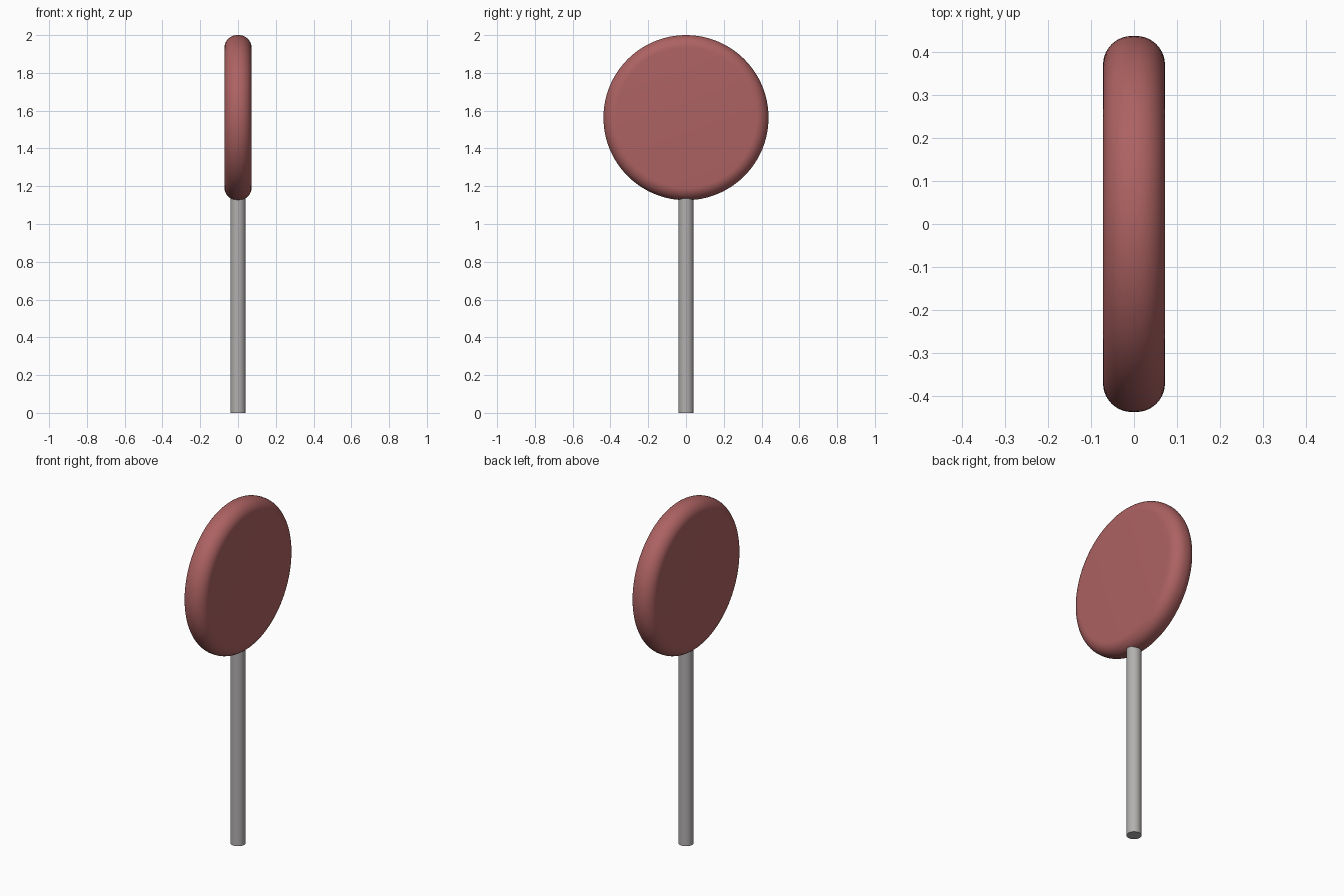
import bpy, math

if "Cube" in bpy.data.objects:
    bpy.data.objects.remove(bpy.data.objects["Cube"])

def material(name, rgb):
    m = bpy.data.materials.new(name)
    m.diffuse_color = (*rgb, 1.0)
    m.use_nodes = True
    m.node_tree.nodes["Principled BSDF"].inputs["Base Color"].default_value = m.diffuse_color
    return m

red = material("candy red", (0.42, 0.122, 0.122))
grey = material("stick grey", (0.45, 0.435, 0.43))

R, HALF, FILLET, CENTRE_Z = 0.437, 0.072, 0.067, 1.563

def revolve(name, profile, mat, segments, axis, offset):
    """Revolve (radius, height) points, closing both ends with caps."""
    verts, faces = [], []
    for r, h in profile:
        for i in range(segments):
            a = 2 * math.pi * i / segments
            p = (r * math.cos(a), r * math.sin(a), h)
            if axis == "x":
                p = (p[2], p[0], p[1])
            verts.append((p[0], p[1], p[2] + offset))
    n = len(profile)
    for k in range(n - 1):
        for i in range(segments):
            j = (i + 1) % segments
            faces.append((k * segments + i, k * segments + j,
                          (k + 1) * segments + j, (k + 1) * segments + i))
    faces.append(tuple(reversed(range(segments))))
    faces.append(tuple(range((n - 1) * segments, n * segments)))
    mesh = bpy.data.meshes.new(name)
    mesh.from_pydata(verts, [], faces)
    mesh.materials.append(mat)
    obj = bpy.data.objects.new(name, mesh)
    bpy.context.collection.objects.link(obj)
    bpy.ops.object.select_all(action="DESELECT")
    obj.select_set(True)
    bpy.context.view_layer.objects.active = obj
    bpy.ops.object.shade_smooth_by_angle(angle=math.radians(35))
    return obj

# Candy: upright disc with a rounded rim
steps = 10
arc = [(R - FILLET + FILLET * math.cos(t), HALF - FILLET + FILLET * math.sin(t))
       for t in (math.pi / 2 * i / steps for i in range(steps + 1))]
rim = [(r, -h) for r, h in reversed(arc)] + arc
revolve("candy_disc", rim, red, 96, "x", CENTRE_Z)

# Stick: plain round rod ending inside the candy
revolve("stick", [(0.04, 0.0), (0.04, 1.2)], grey, 32, "z", 0.0)
